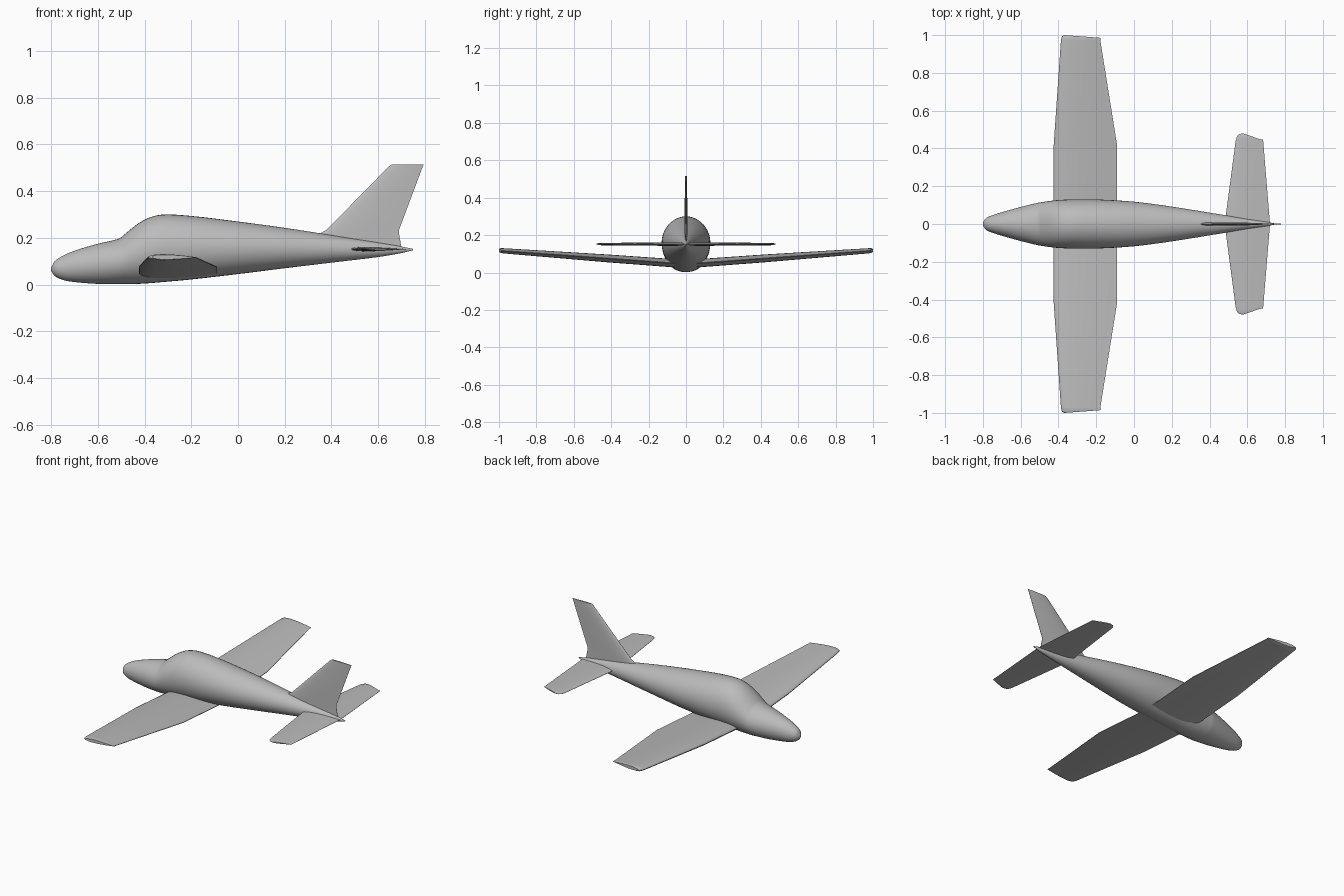
import bpy
import bmesh
from math import sin, cos, pi, sqrt
from mathutils import Vector

default_cube = bpy.data.objects.get("Cube")
if default_cube:
    bpy.data.objects.remove(default_cube, do_unlink=True)

# One plain grey paint for the whole aircraft
paint = bpy.data.materials.new("plain grey")
paint.use_nodes = True
grey = (0.5, 0.5, 0.5, 1)
paint.diffuse_color = grey
shader = next(n for n in paint.node_tree.nodes if n.type == "BSDF_PRINCIPLED")
shader.inputs["Base Color"].default_value = grey
shader.inputs["Roughness"].default_value = 0.6


def loft(name, rings, angle):
    """Skin a row of equal-length closed rings and cap both ends."""
    bm = bmesh.new()
    loops = [[bm.verts.new(point) for point in ring] for ring in rings]
    count = len(loops[0])
    for first, second in zip(loops, loops[1:]):
        for i in range(count):
            j = (i + 1) % count
            bm.faces.new((first[i], first[j], second[j], second[i]))
    bm.faces.new(loops[0])
    bm.faces.new(loops[-1])
    bmesh.ops.recalc_face_normals(bm, faces=bm.faces)
    mesh = bpy.data.meshes.new(name)
    bm.to_mesh(mesh)
    bm.free()
    mesh.materials.append(paint)
    part = bpy.data.objects.new(name, mesh)
    bpy.context.collection.objects.link(part)
    bpy.ops.object.select_all(action="DESELECT")
    part.select_set(True)
    bpy.context.view_layer.objects.active = part
    bpy.ops.object.shade_smooth_by_angle(angle=angle)
    return part


def smooth_stations(stations, steps):
    """Fill in stations with a Hermite curve through the given ones."""
    points = [Vector(s) for s in stations]
    last = len(points) - 1

    def slope(i):
        a, b = points[max(i - 1, 0)], points[min(i + 1, last)]
        return (b - a) / (b[0] - a[0])

    result = []
    for i in range(last):
        a, b = points[i], points[i + 1]
        gap = b[0] - a[0]
        for step in range(steps):
            t = step / steps
            s = 1 - t
            result.append(a * (s * s * (1 + 2 * t)) + b * (t * t * (1 + 2 * s))
                          + slope(i) * (gap * t * s * s)
                          - slope(i + 1) * (gap * s * t * t))
    return result + [points[last]]


def section(chord_steps=14):
    """Unit aerofoil outline as (chord fraction, half thickness)."""
    upper = []
    for i in range(chord_steps + 1):
        c = (1 - cos(pi * i / chord_steps)) / 2
        h = 5 * (0.297 * sqrt(c) - 0.126 * c - 0.352 * c**2
                 + 0.284 * c**3 - 0.101 * c**4)
        upper.append((c, max(h, 0.04)))
    return upper + [(c, -h) for c, h in reversed(upper)]


def foil_ring(span, lead, trail, thick, skew=0):
    """Aerofoil outline as (chord position, span position, thickness offset)."""
    return [(lead + (trail - lead) * c, span - skew * c, h * thick)
            for c, h in section()]


# Fuselage: x, underside height, top height, half width
body = [
    (-0.8, 0.058, 0.074, 0.008),
    (-0.785, 0.037, 0.1, 0.03),
    (-0.75, 0.02, 0.123, 0.046),
    (-0.7, 0.011, 0.145, 0.062),
    (-0.6, 0.003, 0.175, 0.09),
    (-0.51, 0.002, 0.197, 0.112),
    (-0.48, 0.002, 0.22, 0.117),
    (-0.43, 0.003, 0.26, 0.124),
    (-0.38, 0.006, 0.287, 0.128),
    (-0.32, 0.011, 0.3, 0.13),
    (-0.2, 0.022, 0.294, 0.13),
    (0, 0.045, 0.27, 0.118),
    (0.2, 0.07, 0.243, 0.092),
    (0.4, 0.094, 0.212, 0.06),
    (0.6, 0.118, 0.18, 0.028),
    (0.7, 0.135, 0.163, 0.012),
    (0.75, 0.147, 0.153, 0.002),
]
sides = 40
fuselage_rings = []
for x, low, high, half in smooth_stations(body, 4):
    mid, tall = (low + high) / 2, (high - low) / 2
    turns = [2 * pi * i / sides for i in range(sides)]
    fuselage_rings.append([(x, half * cos(a), mid + tall * sin(a)) for a in turns])
loft("fuselage", fuselage_rings, 0.7)

# Tapered wings with dihedral: span, leading edge, trailing edge, thickness, skew
wing = [
    (0, -0.425, -0.09, 0.045),
    (0.42, -0.425, -0.09, 0.042),
    (0.97, -0.387, -0.178, 0.028),
    (0.993, -0.382, -0.178, 0.026, 0.01),
    (1, -0.368, -0.182, 0.02, 0.014),
]
# Tailplane, same layout
tailplane = [
    (0, 0.48, 0.72, 0.02),
    (0.44, 0.538, 0.684, 0.013),
    (0.463, 0.545, 0.682, 0.012, 0.017),
    (0.475, 0.557, 0.68, 0.01, 0.029),
    (0.48, 0.575, 0.676, 0.007, 0.034),
]
for side, sign in (("left", 1), ("right", -1)):
    loft(side + "_wing",
         [[(x, sign * y, 0.045 + 0.073 * y + h) for x, y, h in foil_ring(*s)]
          for s in wing], 0.6)
    loft(side + "_tailplane",
         [[(x, sign * y, 0.152 + h) for x, y, h in foil_ring(*s)]
          for s in tailplane], 0.6)

# Swept fin: height, leading edge, trailing edge, thickness
fin = [
    (0.16, 0.25, 0.7, 0.018),
    (0.215, 0.345, 0.69, 0.018),
    (0.235, 0.38, 0.69, 0.017),
    (0.505, 0.645, 0.791, 0.011),
    (0.515, 0.66, 0.795, 0.009),
]
loft("fin", [[(x, h, z) for x, z, h in foil_ring(*s)] for s in fin], 0.6)
